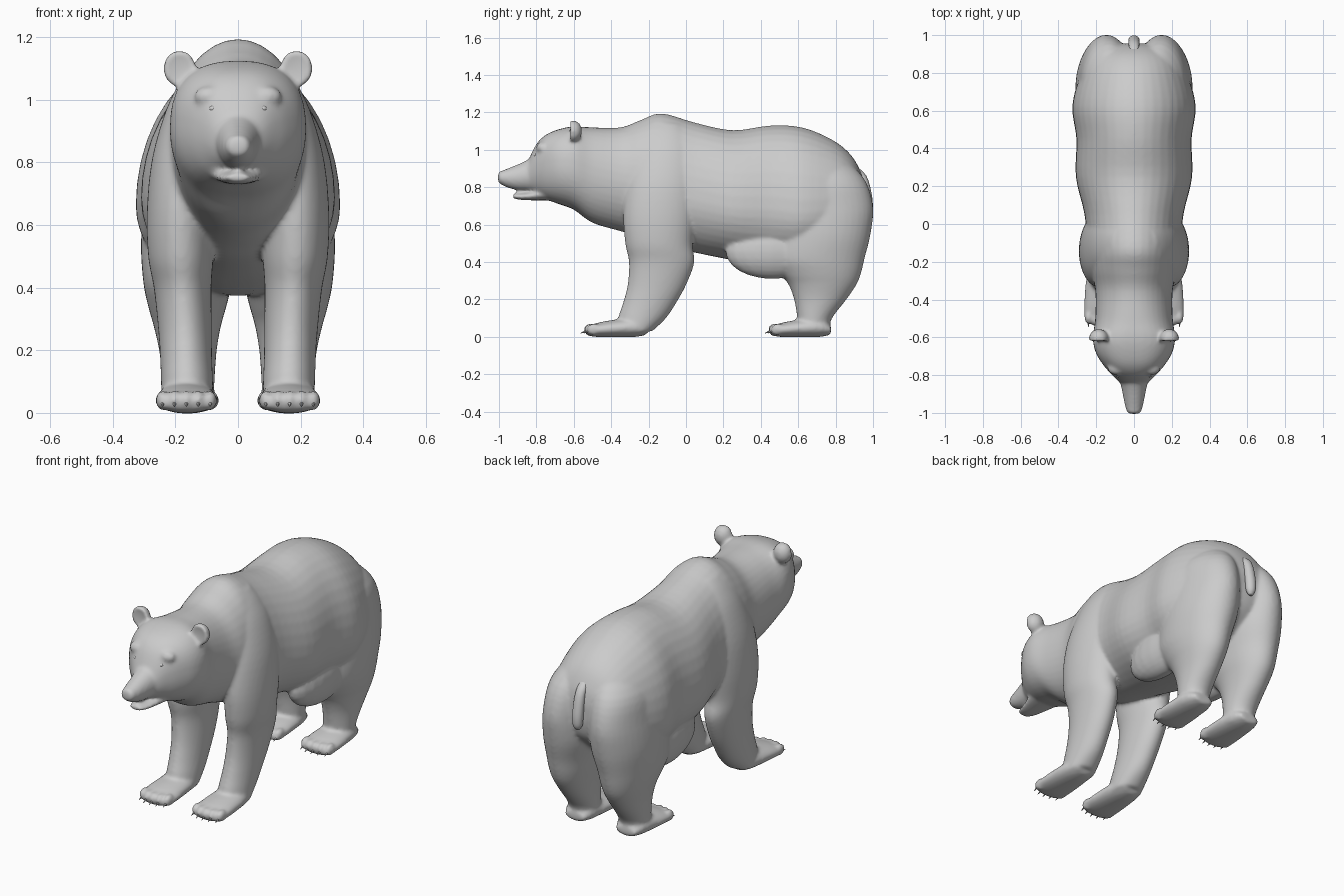
import bpy, bmesh, math
from mathutils import Matrix, Vector

if "Cube" in bpy.data.objects:
    bpy.data.objects.remove(bpy.data.objects["Cube"])


def spline(rows, steps=4):
    """Catmull-Rom interpolation of section rows."""
    out = []
    for i in range(len(rows) - 1):
        p = [rows[max(0, min(len(rows) - 1, i + k))] for k in (-1, 0, 1, 2)]
        for s in range(steps):
            t = s / steps
            out.append([0.5 * (2 * b + (c - a) * t + (2 * a - 5 * b + 4 * c - d) * t * t
                               + (3 * b - a - 3 * c + d) * t ** 3) for a, b, c, d in zip(*p)])
    return out + [list(rows[-1])]


def loft(bm, rows, point, n=40):
    """Skin elliptical rings; point(row, cos, sin) gives a ring position."""
    rings = []
    for r in spline(rows):
        rings.append([bm.verts.new(point(r, math.cos(2 * math.pi * k / n), math.sin(2 * math.pi * k / n)))
                      for k in range(n)])
    for a, b in zip(rings, rings[1:]):
        for k in range(n):
            bm.faces.new((a[k], a[(k + 1) % n], b[(k + 1) % n], b[k]))
    bm.faces.new(rings[0])
    bm.faces.new(rings[-1])


def power(v, e):
    return math.copysign(abs(v) ** e, v)


def along_y(bm, rows, x=0.0):
    # rows: y, top, bottom, half width, optional squareness and height of the widest point
    def point(r, c, s):
        y, top, bot, w, e, f = r
        mid = bot + f * (top - bot)
        z = mid + (top - mid) * power(s, e) if s > 0 else mid + (mid - bot) * s
        return x + w * power(c, e), y, z
    loft(bm, [r if len(r) == 6 else (*r, 1.0, .5) for r in rows], point)


def along_z(bm, rows, side=1):
    # rows: z, x, y, x radius, y radius
    loft(bm, rows, lambda r, c, s: (side * r[1] + r[3] * c, r[2] + r[4] * s, r[0]))


def ball(bm, loc, size):
    m = Matrix.Translation(loc) @ Matrix.Diagonal((*size, 1))
    return bmesh.ops.create_uvsphere(bm, u_segments=20, v_segments=12, radius=1, matrix=m)["verts"]


def finish(bm, name, voxel=None, smooth=4):
    bmesh.ops.recalc_face_normals(bm, faces=bm.faces)
    me = bpy.data.meshes.new(name)
    bm.to_mesh(me)
    bm.free()
    ob = bpy.data.objects.new(name, me)
    bpy.context.collection.objects.link(ob)
    bpy.ops.object.select_all(action='DESELECT')
    bpy.context.view_layer.objects.active = ob
    ob.select_set(True)
    if voxel:
        m = ob.modifiers.new("fuse", 'REMESH')
        m.mode, m.voxel_size = 'VOXEL', voxel
        bpy.ops.object.modifier_apply(modifier=m.name)
        m = ob.modifiers.new("soften", 'SMOOTH')
        m.factor, m.iterations = 0.5, smooth
        bpy.ops.object.modifier_apply(modifier=m.name)
    bpy.ops.object.shade_smooth_by_angle(angle=math.radians(60))
    return ob


# Head, neck and trunk in one run from brow to rump
TRUNK = [(-.84, .95, .78, .075, .9, .5), (-.80, 1.03, .76, .115, .85, .5), (-.75, 1.08, .735, .16, .8, .5),
         (-.68, 1.11, .71, .203, .8, .5), (-.60, 1.125, .68, .218, .8, .5), (-.50, 1.12, .61, .205, .9, .5),
         (-.35, 1.12, .565, .205, 1, .48), (-.24, 1.16, .53, .23, 1, .44), (-.13, 1.195, .49, .245, 1, .4),
         (.05, 1.145, .45, .262, 1, .4), (.25, 1.105, .41, .308, 1, .4), (.45, 1.13, .38, .305, 1, .4),
         (.62, 1.12, .38, .327, 1, .38), (.78, 1.055, .45, .288, 1, .38), (.88, .975, .53, .235, 1, .4),
         (.935, .88, .60, .16, 1, .45), (.955, .80, .68, .06, 1, .5)]
FRONT_LEG = [(1.14, .07, -.11, .05, .09), (1.08, .095, -.11, .075, .135), (.98, .13, -.11, .095, .17),
             (.82, .165, -.125, .108, .195), (.65, .183, -.14, .108, .195), (.50, .183, -.145, .104, .18),
             (.40, .177, -.13, .092, .175), (.28, .17, -.155, .086, .157), (.18, .166, -.195, .083, .142),
             (.10, .163, -.235, .083, .128), (.03, .162, -.27, .083, .09)]
HIND_LEG = [(.98, .09, .69, .07, .13), (.85, .13, .725, .135, .225), (.70, .145, .725, .15, .275),
            (.55, .15, .72, .16, .267), (.42, .16, .70, .143, .255), (.34, .162, .718, .125, .218),
            (.28, .162, .73, .108, .182), (.20, .16, .718, .092, .14), (.10, .158, .688, .083, .093),
            (.02, .158, .68, .078, .078)]
PAW = [(.10, .06, .012, .058), (.04, .10, .0, .085), (-.08, .09, -.002, .098),
       (-.17, .073, .0, .10), (-.22, .05, .008, .085)]
PAWS = [(.165, -.31), (.16, .675)]
TOES = (-.076, -.038, 0, .038, .076)

bm = bmesh.new()
along_y(bm, TRUNK)

# Muzzle, nose and lower jaw
along_y(bm, [(-.72, 1.03, .77, .11), (-.80, .975, .775, .082), (-.85, .945, .78, .07), (-.90, .922, .784, .06),
             (-.96, .898, .80, .048), (-1.005, .88, .825, .034)])
along_y(bm, [(-.72, .81, .73, .10), (-.82, .78, .73, .07), (-.88, .768, .732, .054), (-.925, .764, .74, .036)])
ball(bm, (0, -.978, .868), (.038, .027, .022))

# Legs, paws, flank folds, brows and cupped ears on both sides
for side in (-1, 1):
    along_z(bm, FRONT_LEG, side)
    along_z(bm, HIND_LEG, side)
    ball(bm, (side * .185, .46, .455), (.09, .25, .145))
    for px, py in PAWS:
        along_y(bm, [(y + py, t, b, w) for y, t, b, w in PAW], side * px)
        for t in TOES:
            ball(bm, (side * px + t, py - .20 + 3 * t * t, .04), (.022, .038, .032))
    ball(bm, (side * .09, -.765, 1.01), (.05, .036, .035))
    for v in ball(bm, (side * .187, -.605, 1.10), (.052, .05, .058)):
        d = v.co.y + .605
        if d < -1e-4:
            v.co.y = -.605 - .25 * d - .022
finish(bm, "body", .0095, 8)

# Eyes
bm = bmesh.new()
for side in (-1, 1):
    ball(bm, (side * .08, -.803, .972), (.012, .01, .01))
finish(bm, "eyes")

# Tail hanging in the cleft
bm = bmesh.new()
along_z(bm, [(.92, 0, .88, .02, .02), (.86, 0, .94, .027, .025), (.75, 0, .968, .03, .027),
             (.68, 0, .972, .027, .025), (.65, 0, .972, .012, .01)])
finish(bm, "tail")

# Claws
bm = bmesh.new()
aim = Vector((0, -1, -.4)).to_track_quat('Z', 'Y').to_matrix().to_4x4()
for side in (-1, 1):
    for px, py in PAWS:
        for t in TOES:
            m = Matrix.Translation((side * px + t, py - .228 + 3 * t * t, .03)) @ aim
            bmesh.ops.create_cone(bm, cap_ends=True, segments=8, radius1=.011, radius2=.001, depth=.055, matrix=m)
finish(bm, "claws")
